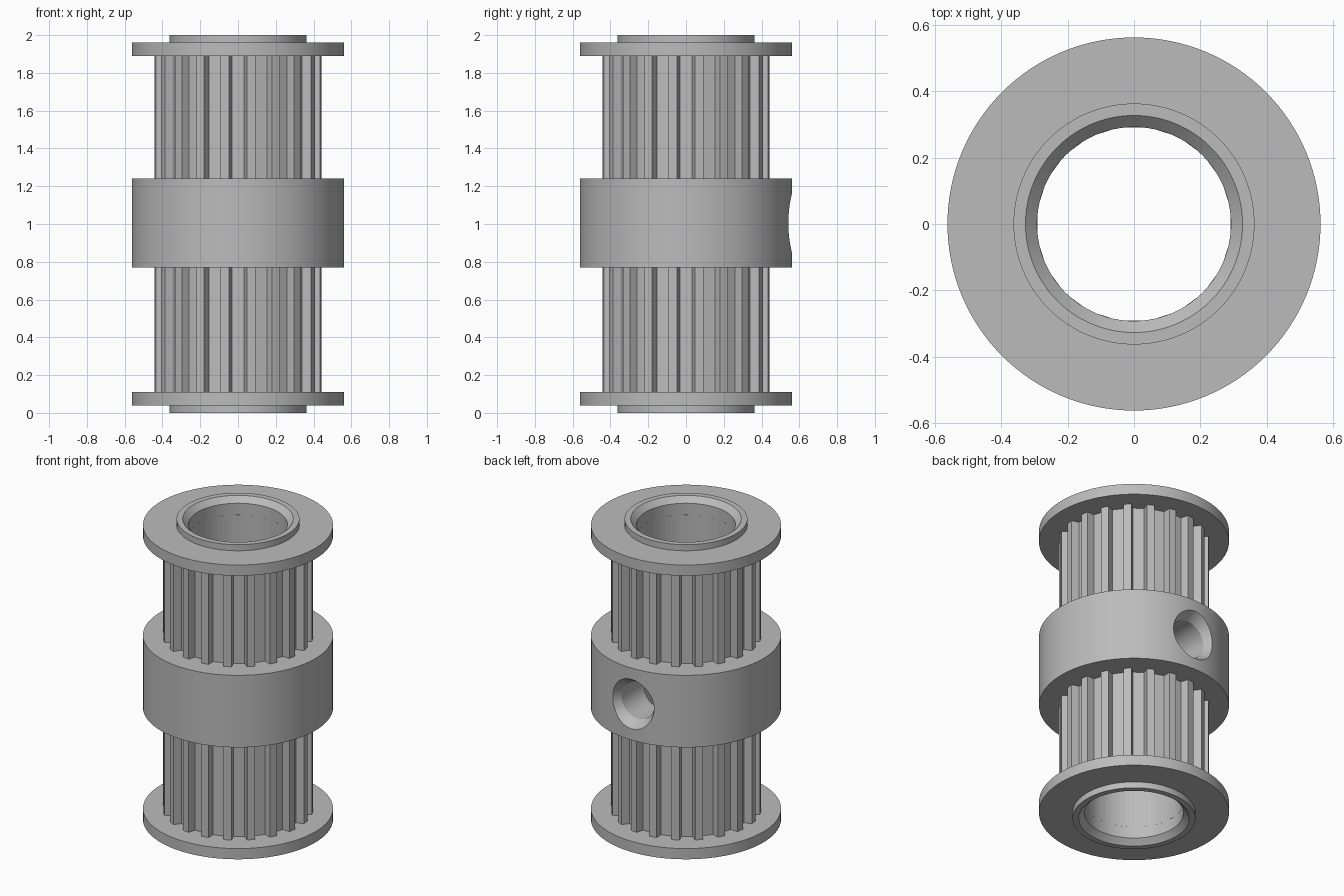
import bpy, bmesh
from math import sin, cos, tau, radians, hypot, atan2, degrees
from mathutils import Matrix

cube = bpy.data.objects.get("Cube")
if cube:
    bpy.data.objects.remove(cube, do_unlink=True)

# One metal colour
GREY = (0.5, 0.5, 0.5, 1)
metal = bpy.data.materials.new("grey_metal")
metal.use_nodes = True
metal.diffuse_color = GREY
metal.node_tree.nodes["Principled BSDF"].inputs["Base Color"].default_value = GREY

SEGS = 128
BORE, FLANGE, TIP, ROOT = 0.292, 0.562, 0.445, 0.395
HUB_LOW, HUB_HIGH = 0.77, 1.24
BELT_LOW, HEIGHT = 0.11, 2.0


def skin(name, loops, ring=True):
    """Bridge equal point loops, either round into a ring or capped at both ends."""
    bm = bmesh.new()
    rows = [[bm.verts.new(p) for p in loop] for loop in loops]
    n = len(rows[0])
    for k in range(len(rows) if ring else len(rows) - 1):
        a, b = rows[k], rows[(k + 1) % len(rows)]
        for i in range(n):
            j = (i + 1) % n
            bm.faces.new((a[i], a[j], b[j], b[i]))
    if not ring:
        bm.faces.new(rows[0])
        bm.faces.new(rows[-1])
    bmesh.ops.recalc_face_normals(bm, faces=bm.faces)
    mesh = bpy.data.meshes.new(name)
    bm.to_mesh(mesh)
    bm.free()
    mesh.materials.append(metal)
    obj = bpy.data.objects.new(name, mesh)
    bpy.context.collection.objects.link(obj)
    return obj


def polar(r, deg, z):
    return (r * cos(radians(deg)), r * sin(radians(deg)), z)


def lathe(name, profile, ring=True):
    return skin(name, [[polar(r, 360 * i / SEGS, z) for i in range(SEGS)]
                       for r, z in profile], ring)


def activate(obj):
    bpy.ops.object.select_all(action='DESELECT')
    obj.select_set(True)
    bpy.context.view_layer.objects.active = obj


# End flanges with raised collar and chamfered bore
end = [(BORE, 0.035), (0.327, 0), (0.363, 0), (0.363, 0.04),
       (FLANGE, 0.04), (FLANGE, BELT_LOW), (BORE, BELT_LOW)]
parts = [lathe("bottom_flange", end),
         lathe("top_flange", [(r, HEIGHT - z) for r, z in end])]

# Toothed belt tracks: flat-floored grooves with slightly drafted walls
half_floor = 0.033
floor_r, floor_a = hypot(ROOT, half_floor), degrees(atan2(half_floor, ROOT))
pitch = [(floor_r, -floor_a), (floor_r, floor_a), (TIP, 6), (TIP, 9), (TIP, 12)]
section = [(r, a + 18 * t) for t in range(20) for r, a in pitch]


def track(name, low, high):
    outer = [[polar(r, a, z) for r, a in section] for z in (low, high)]
    inner = [[polar(BORE, a, z) for _, a in section] for z in (high, low)]
    return skin(name, outer + inner)


parts += [track("lower_toothed_track", BELT_LOW, HUB_LOW),
          track("upper_toothed_track", HUB_HIGH, HEIGHT - BELT_LOW)]

# Central hub
hub = lathe("hub", [(BORE, HUB_LOW), (FLANGE, HUB_LOW),
                    (FLANGE, HUB_HIGH), (BORE, HUB_HIGH)])
parts.append(hub)

# Countersunk set-screw hole through the back of the hub into the bore
cutter = lathe("screw_hole_cutter", [(0.12, 0.1), (0.12, 0.495), (0.172, 0.58)], ring=False)
cutter.data.transform(Matrix.Translation((0, 0, 1.005)) @ Matrix.Rotation(-tau / 4, 4, 'X'))
cutter.hide_render = True
cut = hub.modifiers.new("screw_hole", 'BOOLEAN')
cut.operation, cut.solver, cut.object = 'DIFFERENCE', 'EXACT', cutter
activate(hub)
bpy.ops.object.modifier_apply(modifier=cut.name)
bpy.data.objects.remove(cutter, do_unlink=True)

# Smooth round walls, crisp edges
for part in parts:
    activate(part)
    bpy.ops.object.shade_smooth_by_angle(angle=radians(25))
